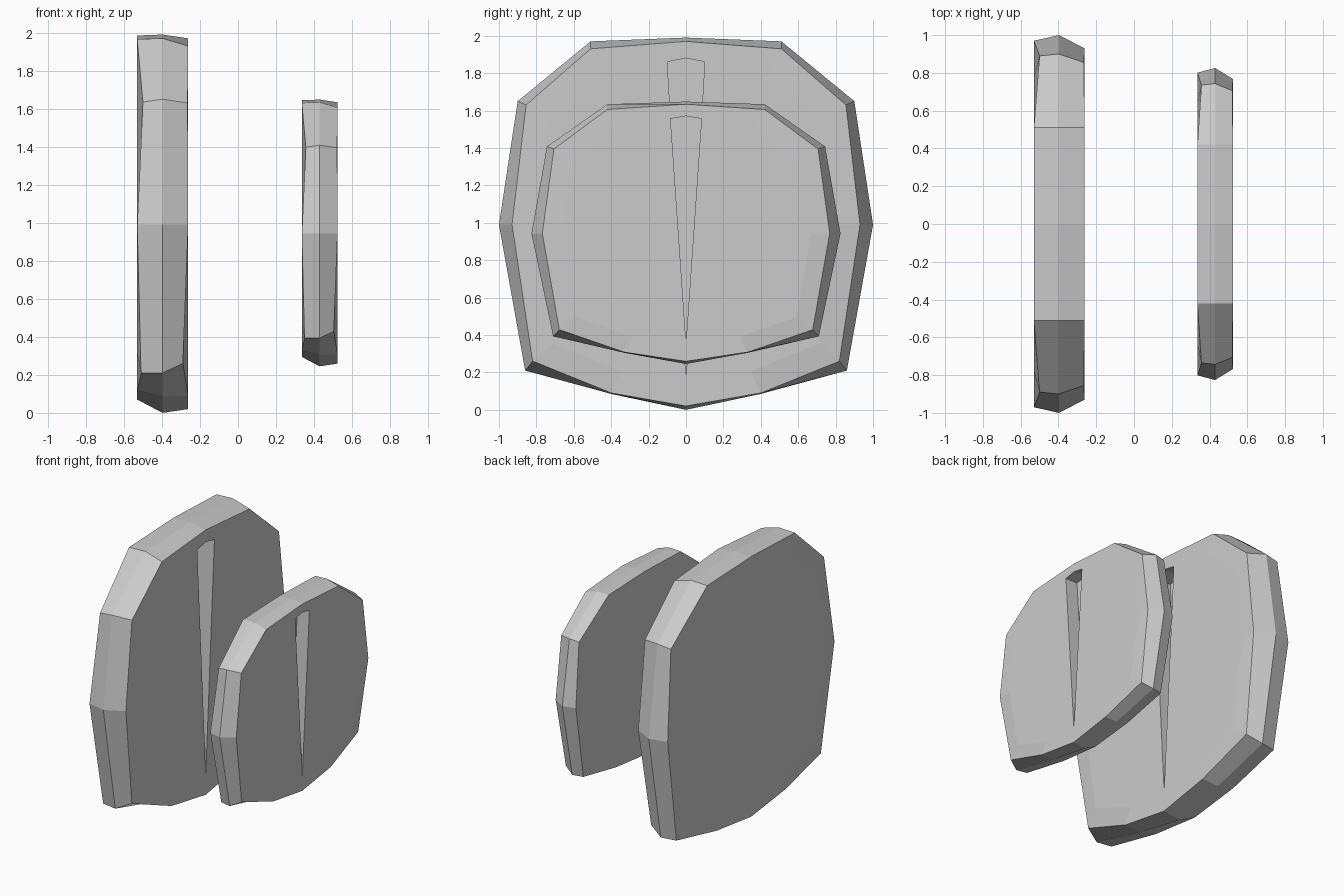
import bpy
import bmesh

if "Cube" in bpy.data.objects:
    bpy.data.objects.remove(bpy.data.objects["Cube"])

# Half outlines, bottom centre to top centre: (x, y, z)
FRONT = [(-.262, 0, .02), (-.262, .40, .09), (-.29, .82, .26), (-.262, .93, .99),
         (-.265, .855, 1.63), (-.262, .51, 1.93), (-.262, 0, 1.97)]
MIDDLE = [(-.397, 0, 0), (-.397, .40, .085), (-.397, .86, .21), (-.397, 1.0, .99),
          (-.397, .90, 1.65), (-.397, .51, 1.97), (-.397, 0, 1.99)]
BACK = [(-.53, 0, .07), (-.53, .40, .12), (-.51, .84, .21), (-.53, .97, .99),
        (-.50, .89, 1.635), (-.53, .51, 1.965), (-.53, 0, 1.985)]


def full(half):
    """Mirror a half outline into a closed ring."""
    return half + [(x, -y, z) for x, y, z in half[-2:0:-1]]


def inset(half, x, k):
    """Flat inner panel ring."""
    return [(x, y * k, 0.99 + (z - 0.99) * k) for _, y, z in half]


def loft(name, rings, place):
    bm = bmesh.new()
    loops = [[bm.verts.new(place(p)) for p in r] for r in rings]
    for a, b in zip(loops, loops[1:]):
        n = len(a)
        for i in range(n):
            j = (i + 1) % n
            bm.faces.new((a[i], a[j], b[j], b[i]))
    bm.faces.new(loops[0])
    bm.faces.new(loops[-1])
    bmesh.ops.recalc_face_normals(bm, faces=bm.faces)
    me = bpy.data.meshes.new(name)
    bm.to_mesh(me)
    bm.free()
    ob = bpy.data.objects.new(name, me)
    bpy.context.collection.objects.link(ob)
    return ob


def plate(name, place):
    # faceted slab with flat panels and dipped rim corners
    slab = loft(name, [full(inset(FRONT, -.262, .87)), full(FRONT), full(MIDDLE),
                       full(BACK), full(inset(BACK, -.53, .87))], place)
    # tapered slot cut into the front face
    wedge = [(0, .17), (.10, 1.86), (0, 1.88), (-.10, 1.86)]
    cutter = loft(name + "_slot_cutter",
                  [[(x, y, z) for y, z in wedge] for x in (-.40, -.20)], place)
    cutter.hide_render = True
    cut = slab.modifiers.new("slot", 'BOOLEAN')
    cut.operation = 'DIFFERENCE'
    cut.solver = 'EXACT'
    cut.object = cutter
    # bake the cut, then drop the helper
    deps = bpy.context.evaluated_depsgraph_get()
    baked = bpy.data.meshes.new_from_object(slab.evaluated_get(deps))
    slab.modifiers.clear()
    slab.data = baked
    bpy.data.objects.remove(cutter)


plate("large_plate", lambda p: p)
plate("small_plate", lambda p: (.429 + .70 * (p[0] + .397), p[1] * .826, .245 + p[2] * .705))
